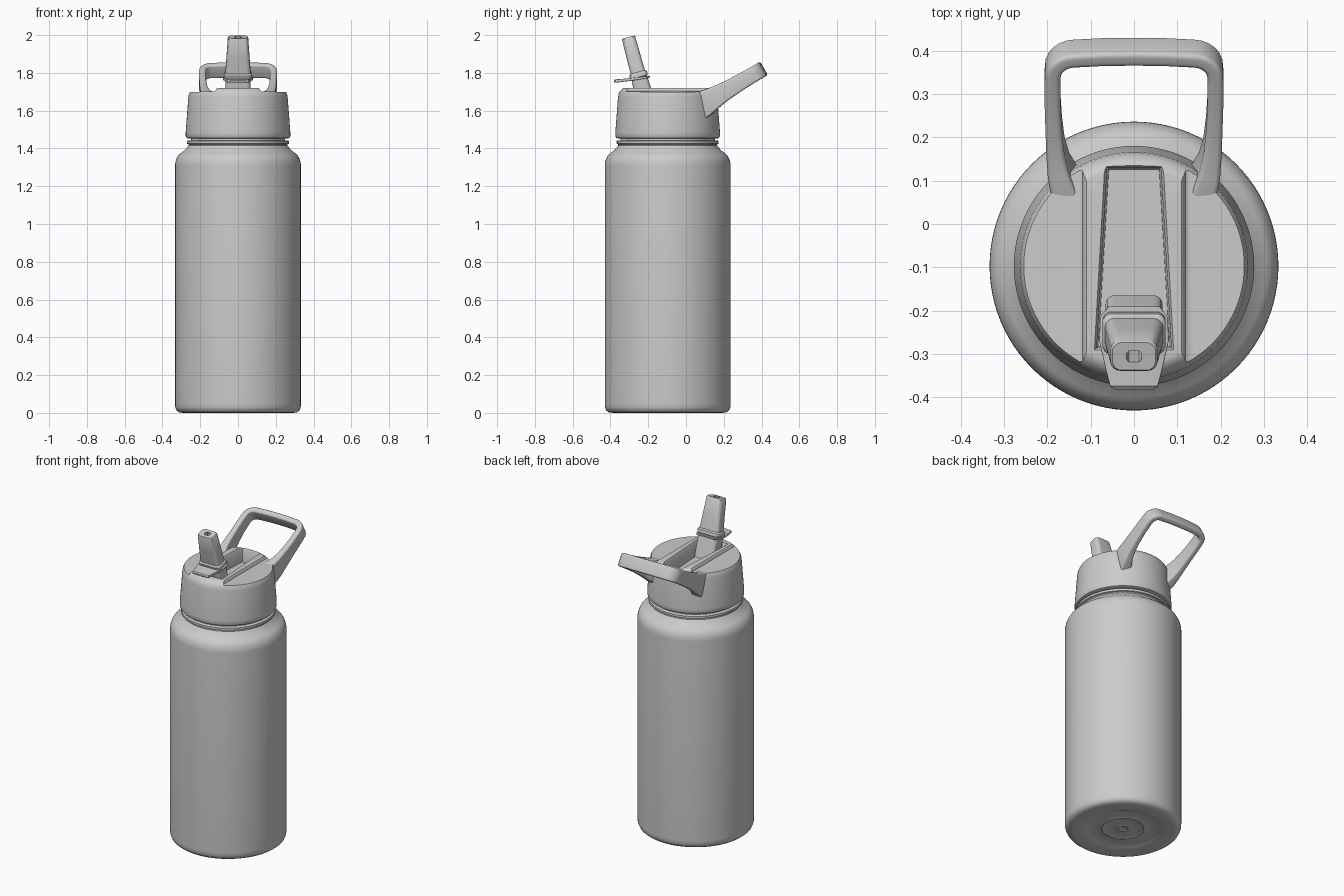
import bpy, bmesh
from math import sin, cos, pi, radians, hypot
from mathutils import Vector, Matrix

if "Cube" in bpy.data.objects:
    bpy.data.objects.remove(bpy.data.objects["Cube"])

AXIS_Y = -0.097  # centre line of bottle


def loft(name, rings):
    """Skin a list of equal-length point rings, capping both ends."""
    bm = bmesh.new()
    vs = [[bm.verts.new(p) for p in r] for r in rings]
    n = len(vs[0])
    for a, b in zip(vs, vs[1:]):
        for i in range(n):
            j = (i + 1) % n
            bm.faces.new((a[i], a[j], b[j], b[i]))
    bm.faces.new(vs[0][::-1])
    bm.faces.new(vs[-1])
    bmesh.ops.recalc_face_normals(bm, faces=bm.faces)
    me = bpy.data.meshes.new(name)
    bm.to_mesh(me)
    bm.free()
    ob = bpy.data.objects.new(name, me)
    bpy.context.collection.objects.link(ob)
    return ob


def revolve(name, profile, n=96):
    return loft(name, [[(r * cos(2 * pi * i / n), AXIS_Y + r * sin(2 * pi * i / n), z)
                        for i in range(n)] for r, z in profile])


def rrect(hx, hy, r, n=5):
    """Rounded rectangle outline."""
    pts = []
    for k, (sx, sy) in enumerate(((1, 1), (-1, 1), (-1, -1), (1, -1))):
        for i in range(n + 1):
            a = pi / 2 * (k + i / n)
            pts.append((sx * (hx - r) + r * cos(a), sy * (hy - r) + r * sin(a)))
    return pts


def smooth(ob, angle=32):
    bpy.ops.object.select_all(action='DESELECT')
    ob.select_set(True)
    bpy.context.view_layer.objects.active = ob
    bpy.ops.object.shade_smooth_by_angle(angle=radians(angle))


def cut(ob, cutter):
    cutter.hide_render = True
    m = ob.modifiers.new("cut", 'BOOLEAN')
    m.operation, m.solver, m.object = 'DIFFERENCE', 'EXACT', cutter
    dg = bpy.context.evaluated_depsgraph_get()
    me = bpy.data.meshes.new_from_object(ob.evaluated_get(dg))
    ob.modifiers.clear()
    ob.data = me
    bpy.data.objects.remove(cutter)


# Bottle body with ringed base, shoulder and neck
shoulder = [(0.273 + 0.06 * cos(a), 1.31 + 0.075 * sin(a))
            for a in [radians(d) for d in range(0, 61, 10)]]
body = revolve("bottle_body", [
    (0.02, 0.012), (0.03, 0.008), (0.04, 0.012), (0.11, 0.012), (0.12, 0.008), (0.13, 0.012),
    (0.20, 0.012), (0.215, 0.006), (0.235, 0.003), (0.29, 0.0), (0.312, 0.003), (0.325, 0.013),
    (0.332, 0.03), (0.333, 0.05)] + shoulder + [
    (0.283, 1.39), (0.270, 1.405), (0.262, 1.415), (0.262, 1.422), (0.270, 1.425),
    (0.270, 1.439), (0.264, 1.443), (0.25, 1.443), (0.25, 1.46), (0.02, 1.46)])
smooth(body)

# Lid with lowered side panels and a tapered slot for the spout
lid = revolve("lid", [
    (0.02, 1.452), (0.262, 1.452), (0.272, 1.456), (0.277, 1.465), (0.277, 1.485), (0.263, 1.67),
    (0.260, 1.688), (0.253, 1.702), (0.243, 1.713), (0.233, 1.719), (0.225, 1.721), (0.02, 1.721)])
for s in (-1, 1):
    prof = [(0.108, 1.74), (0.110, 1.721), (0.115, 1.716), (0.119, 1.705), (0.126, 1.701),
            (0.40, 1.698), (0.40, 1.74)]
    cut(lid, loft("side_cutter", [[(s * x, y, z) for x, z in prof] for y in (-0.5, 0.3)]))


def slot_ring(grow, z):
    yb, yf, wb, wf = 0.13 + grow, -0.285 - grow, 0.062 + grow, 0.086 + grow
    out = []
    for x, y in rrect(1, (yb - yf) / 2, 0.012):
        y += (yb + yf) / 2
        f = (yb - y) / (yb - yf)
        w = wb + (wf - wb) * f
        out.append((x * w, y, z))
    return out


cut(lid, loft("slot_cutter", [slot_ring(-0.004, 1.63), slot_ring(0, 1.712),
                              slot_ring(0.006, 1.722), slot_ring(0.006, 1.75)]))
smooth(lid)

# Flip-up spout, leaning forward, with collar and drinking hole
lean = Matrix.Translation((0, -0.225, 1.69)) @ Matrix.Rotation(radians(15), 4, 'X')
rings = []
for t, hx, hy in ((-0.055, 0.066, 0.048), (0.03, 0.066, 0.046), (0.088, 0.068, 0.042),
                  (0.092, 0.073, 0.048), (0.110, 0.073, 0.048), (0.116, 0.070, 0.044),
                  (0.118, 0.067, 0.039), (0.20, 0.061, 0.038), (0.304, 0.054, 0.036),
                  (0.310, 0.050, 0.033)):
    rings.append([lean @ Vector((x, y, t)) for x, y in rrect(hx, hy, 0.022)])
for t in (0.310, 0.16):
    rings.append([lean @ Vector((0.018 * x / hypot(x, y), 0.018 * y / hypot(x, y), t))
                  for x, y in rrect(0.05, 0.033, 0.022)])
smooth(loft("spout", rings))

# Thumb tab around the spout base
tab = [(-0.381, 0.045, 0.004, 1.757), (-0.374, 0.055, 0.009, 1.757), (-0.34, 0.064, 0.008, 1.760),
       (-0.27, 0.080, 0.007, 1.768), (-0.215, 0.078, 0.006, 1.776), (-0.190, 0.060, 0.004, 1.781)]
smooth(loft("spout_tab", [[(x, y, z + v) for x, v in rrect(hx, hz, 0.0035, 3)]
                          for y, hx, hz, z in tab]))

# Carry handle: band swept along a U in a tilted plane
# (x, distance along tilt, half thickness, half width)
half = [(0.145, -0.06, 0.03, 0.075), (0.162, 0.0, 0.030, 0.070), (0.174, 0.04, 0.025, 0.061),
        (0.181, 0.09, 0.021, 0.053), (0.185, 0.15, 0.019, 0.047), (0.188, 0.22, 0.018, 0.043),
        (0.188, 0.28, 0.018, 0.041)]
for d in range(15, 91, 15):
    a = radians(d)
    half.append((0.137 + 0.051 * cos(a), 0.290 + 0.050 * sin(a), 0.018, 0.041))
half.append((0.07, 0.344, 0.018, 0.041))
path = half + [(0, 0.345, 0.018, 0.041)] + [(-p[0],) + p[1:] for p in reversed(half)]
tilt = radians(30.5)
origin = Vector((0, 0.10, 1.64))
X, D, N = Vector((1, 0, 0)), Vector((0, cos(tilt), sin(tilt))), Vector((0, sin(tilt), -cos(tilt)))
rings = []
for i, (x, s, ht, hw) in enumerate(path):
    a, b = path[max(i - 1, 0)], path[min(i + 1, len(path) - 1)]
    tx, ts = b[0] - a[0], b[1] - a[1]
    side = (X * ts - D * tx).normalized()
    c = origin + X * x + D * s
    rings.append([c + side * u + N * v for u, v in rrect(ht, hw, 0.011, 4)])
smooth(loft("carry_handle", rings), 40)
